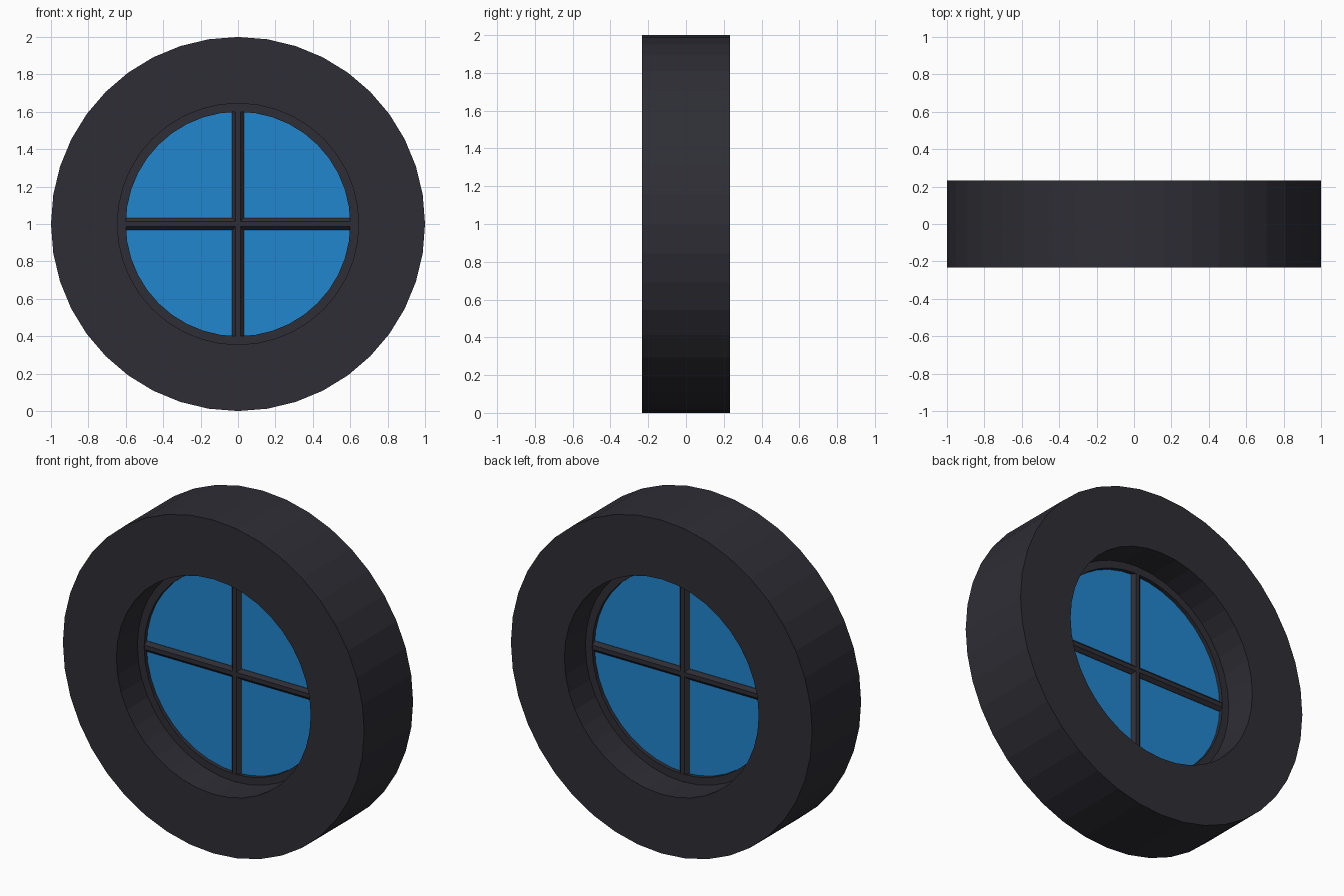
import bpy, bmesh, math
from mathutils import Matrix

if "Cube" in bpy.data.objects:
    bpy.data.objects.remove(bpy.data.objects["Cube"])

SIDES = 40


def material(name, color):
    m = bpy.data.materials.new(name)
    m.diffuse_color = (*color, 1)
    m.use_nodes = True
    m.node_tree.nodes["Principled BSDF"].inputs["Base Color"].default_value = m.diffuse_color
    return m


dark = material("dark frame", (0.027, 0.027, 0.036))
blue = material("blue glass", (0.015, 0.24, 0.62))


def finish(name, bm, mat):
    bmesh.ops.recalc_face_normals(bm, faces=bm.faces)
    me = bpy.data.meshes.new(name)
    bm.to_mesh(me)
    bm.free()
    me.materials.append(mat)
    ob = bpy.data.objects.new(name, me)
    ob.location.z = 1
    bpy.context.collection.objects.link(ob)


def lathe(name, profile, mat):
    """Revolve a closed (radius, y) profile about the y axis."""
    bm = bmesh.new()
    rings = []
    for i in range(SIDES):
        a = 2 * math.pi * i / SIDES
        rings.append([bm.verts.new((r * math.cos(a), y, r * math.sin(a))) for r, y in profile])
    n = len(profile)
    for i in range(SIDES):
        p, q = rings[i], rings[(i + 1) % SIDES]
        for j in range(n):
            k = (j + 1) % n
            bm.faces.new((p[j], p[k], q[k], q[j]))
    finish(name, bm, mat)


def rod(name, radius, length, sides, matrix, mat):
    bm = bmesh.new()
    bmesh.ops.create_cone(bm, cap_ends=True, segments=sides, radius1=radius,
                          radius2=radius, depth=length, matrix=matrix)
    finish(name, bm, mat)


# thick outer frame and the thin rim that holds the pane
lathe("outer_frame", [(1, -.232), (1, .232), (.645, .232), (.645, -.232)], dark)
lathe("pane_rim", [(.655, -.033), (.655, .033), (.6, .033), (.6, -.033)], dark)

# glass pane
rod("glass_pane", .62, .02, SIDES, Matrix.Rotation(math.pi / 2, 4, 'X'), blue)

# crossing glazing bars, eight-sided with a flat facing front
flat = Matrix.Rotation(math.pi / 8, 4, 'Z')
rod("vertical_bar", .034, 1.23, 8, flat, dark)
rod("horizontal_bar", .034, 1.23, 8, Matrix.Rotation(math.pi / 2, 4, 'Y') @ flat, dark)
